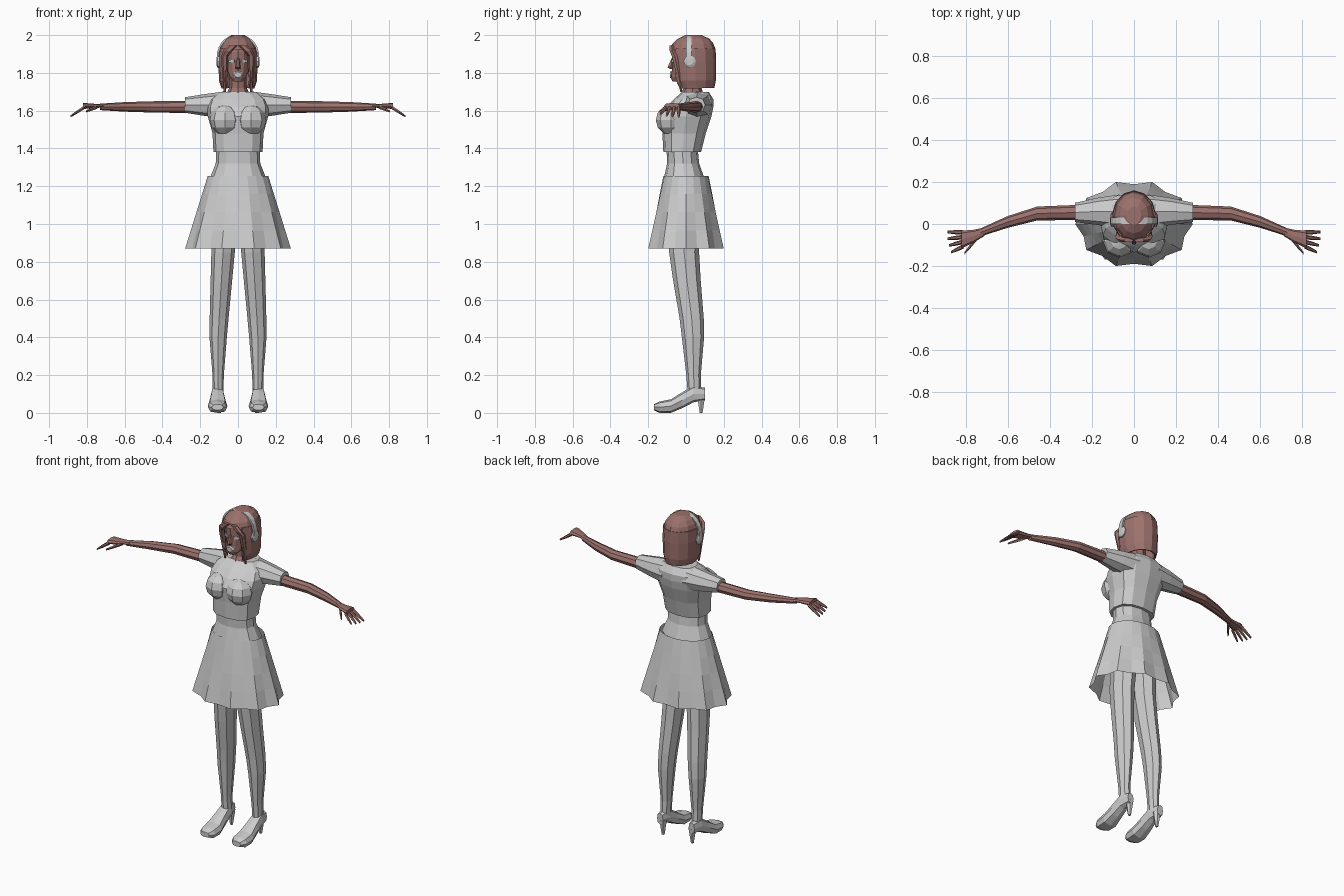
import bpy, bmesh, math
from mathutils import Matrix

cube = bpy.data.objects.get("Cube")
if cube:
    bpy.data.objects.remove(cube, do_unlink=True)


def material(name, *rgb):
    mat = bpy.data.materials.new(name)
    mat.use_nodes = True
    mat.diffuse_color = (*rgb, 1)
    shader = mat.node_tree.nodes["Principled BSDF"]
    shader.inputs["Base Color"].default_value = mat.diffuse_color
    return mat


GREY = material("light_grey", .6, .6, .6)
BROWN = material("warm_brown", .33, .165, .15)


def finish(name, bm, mat, mirror=False, thickness=0):
    bmesh.ops.recalc_face_normals(bm, faces=bm.faces)
    mesh = bpy.data.meshes.new(name)
    bm.to_mesh(mesh)
    bm.free()
    mesh.materials.append(mat)
    part = bpy.data.objects.new(name, mesh)
    bpy.context.scene.collection.objects.link(part)
    if thickness:
        solid = part.modifiers.new("Thickness", "SOLIDIFY")
        solid.thickness = thickness
        solid.offset = 0
    if mirror:
        part.modifiers.new("Mirror", "MIRROR").use_mirror_merge = False


def signed_power(value, power):
    return math.copysign(abs(value) ** power, value)


# Skin rings of (position, centre, radius[, second radius]) along an axis;
# gap leaves the front open, flute pulls in every second vertex
def loft(name, mat, rings, sides=8, axis="z", other=0, depth=1, power=1,
         mirror=False, caps=True, gap=0, flute=0, thickness=0):
    bm = bmesh.new()
    loops = []
    for row, (pos, centre, radius, *extra) in enumerate(rings):
        second = extra[0] if extra else radius * depth
        off = other(pos) if callable(other) else other
        cu, cv = (centre, off) if axis == "x" else (off, centre)
        fade = flute * (1 - row / (len(rings) - 1))
        steps = sides - 1 if gap else sides
        start = math.radians(gap - 90 if gap else 0)
        sweep = math.tau - 2 * math.radians(gap)
        loop = []
        for i in range(sides):
            angle = start + sweep * i / steps
            pull = 1 - fade * (i % 2)
            u = cu + pull * radius * signed_power(math.cos(angle), power)
            v = cv + pull * second * signed_power(math.sin(angle), power)
            co = {"x": (pos, u, v), "y": (u, pos, v), "z": (u, v, pos)}[axis]
            loop.append(bm.verts.new(co))
        loops.append(loop)
    for low, high in zip(loops, loops[1:]):
        for i in range(steps):
            k = (i + 1) % sides
            bm.faces.new((low[i], low[k], high[k], high[i]))
    if caps and not gap:
        bm.faces.new(loops[0][::-1])
        bm.faces.new(loops[-1])
    finish(name, bm, mat, mirror, thickness)


# Shirt, bust and short sleeves
shirt = [(1.38, -.02, .13, .1), (1.48, -.01, .135, .115), (1.57, 0, .16, .135),
         (1.62, .02, .165, .125), (1.66, .04, .15, .105), (1.7, .05, .1, .07)]
loft("shirt", GREY, shirt, sides=12, power=.8)

bust = bmesh.new()
bmesh.ops.create_uvsphere(
    bust, u_segments=8, v_segments=6, radius=.08,
    matrix=Matrix.Translation((.07, -.08, 1.55)))
finish("bust", bust, GREY, mirror=True)

sleeve = [(.07, .06, .08), (.17, .06, .065), (.28, .055, .046)]
loft("sleeves", GREY, sleeve, axis="x", other=1.63, depth=.9, power=.9, mirror=True)

# Waist and fluted skirt
waist = [(1.24, -.01, .15), (1.32, -.015, .118), (1.39, -.02, .115)]
loft("waist", GREY, waist, sides=12, depth=.72, power=.9)

hem, waistband, bands = .87, 1.255, 4
skirt = []
for i in range(bands + 1):
    rise = i / bands
    skirt.append((hem + (waistband - hem) * rise, 0, .28 - .12 * rise))
loft("skirt", GREY, skirt, sides=20, depth=.75, caps=False, flute=.1)

# Legs in stockings, leaning outwards towards the feet
leg = [(.1, .045, .028), (.2, .04, .03), (.4, .037, .046), (.5, .03, .05),
       (.7, .005, .057), (.85, -.01, .062), (1.1, -.01, .07)]
loft("legs", GREY, leg, depth=1.28, mirror=True,
     other=lambda z: min(.105, .13 - .06 * z))

# High heeled shoes
shoe = [(-.17, .03, .03, .016), (-.14, .03, .05, .03), (-.08, .036, .052, .036),
        (-.02, .067, .042), (.04, .1, .034, .044), (.1, .1, .02, .033)]
loft("shoes", GREY, shoe, axis="y", other=.108, power=.75, mirror=True)
loft("heels", GREY, [(0, .08, .009), (.09, .08, .024)], sides=6,
     other=.1, mirror=True)

# Arms and hands
arm = [(.26, .055, .036), (.46, .05, .033), (.6, .01, .028), (.73, -.04, .019)]
loft("arms", BROWN, arm, axis="x", other=1.62, depth=.9, mirror=True)

palm = [(.71, -.036, .02), (.76, -.057, .03), (.82, -.074, .042)]
loft("palms", BROWN, palm, axis="x", other=1.625, depth=.38, power=.85, mirror=True)


# Tapered digit between two (x, y) points
def finger(name, start, end, droop):
    middle = [(a + b) / 2 for a, b in zip(start, end)]
    rings = [(*start, .011), (*middle, .01), (*end, .006)]
    loft(name, BROWN, rings, sides=6, axis="x", mirror=True,
         other=lambda x: 1.62 - droop * (x - start[0]))


for i, label in enumerate(("little", "ring", "middle", "index")):
    finger(label + "_fingers", (.81, -.04 - .022 * i),
           (.888 - .002 * i * i, -.038 - .032 * i), droop=.65)
finger("thumbs", (.745, -.065), (.805, -.138), droop=.4)

# Neck and head
loft("neck", BROWN, [(1.68, .03, .065), (1.72, .035, .047), (1.8, .03, .043)])
head = [(1.755, -.048, .024, .024), (1.775, -.03, .042, .05),
        (1.81, -.005, .057, .07), (1.86, .01, .066, .085),
        (1.91, .01, .066, .085), (1.95, .03, .06, .09)]
loft("head", BROWN, head, sides=12)
loft("nose", BROWN, [(1.82, -.075, .012), (1.83, -.08, .014, .02),
                     (1.88, -.07, .006)], sides=6)
loft("mouth", GREY, [(-.085, 1.79, .02), (-.077, 1.79, .028)],
     axis="y", depth=.75)

# Eye plates turned to follow the face
eyes = bmesh.new()
bmesh.ops.create_cube(eyes, size=1, matrix=(
    Matrix.Translation((.033, -.063, 1.862))
    @ Matrix.Rotation(math.radians(32), 4, "Z")
    @ Matrix.Diagonal((.034, .009, .015, 1))))
finish("eyes", eyes, GREY, mirror=True)

# Bobbed hair: crown, open-fronted sides and front strands
crown = [(1.92, .035, .098), (1.955, .037, .087), (1.98, .04, .068), (2, .04, .035)]
loft("hair_crown", BROWN, crown, sides=12, depth=1.25)
bob = [(1.72, .045, .083), (1.76, .038, .096), (1.86, .035, .1), (1.93, .035, .097)]
loft("hair_sides", BROWN, bob, sides=11, depth=1.2, gap=40, thickness=.01)
strand = [(1.7, -.025, .006), (1.8, -.04, .015), (1.89, -.06, .018),
          (1.915, -.074, .024, .014), (1.945, -.076, .025, .012)]
loft("front_strands", BROWN, strand, sides=6, mirror=True,
     other=lambda z: min(.07, 1.97 - z))

# Headband arch with ear discs
band = bmesh.new()
segments = 12
rows = []
for i in range(segments + 1):
    angle = math.pi * i / segments
    x = .109 * signed_power(math.cos(angle), .85)
    z = 1.865 + .13 * signed_power(math.sin(angle), .85)
    rows.append([band.verts.new((x, y, z)) for y in (0, .03)])
for a, b in zip(rows, rows[1:]):
    band.faces.new((*a, *reversed(b)))
finish("headband", band, GREY, thickness=.01)
loft("ear_discs", GREY, [(.09, .02, .033), (.108, .02, .033), (.114, .02, .02)],
     axis="x", other=1.86, mirror=True)
